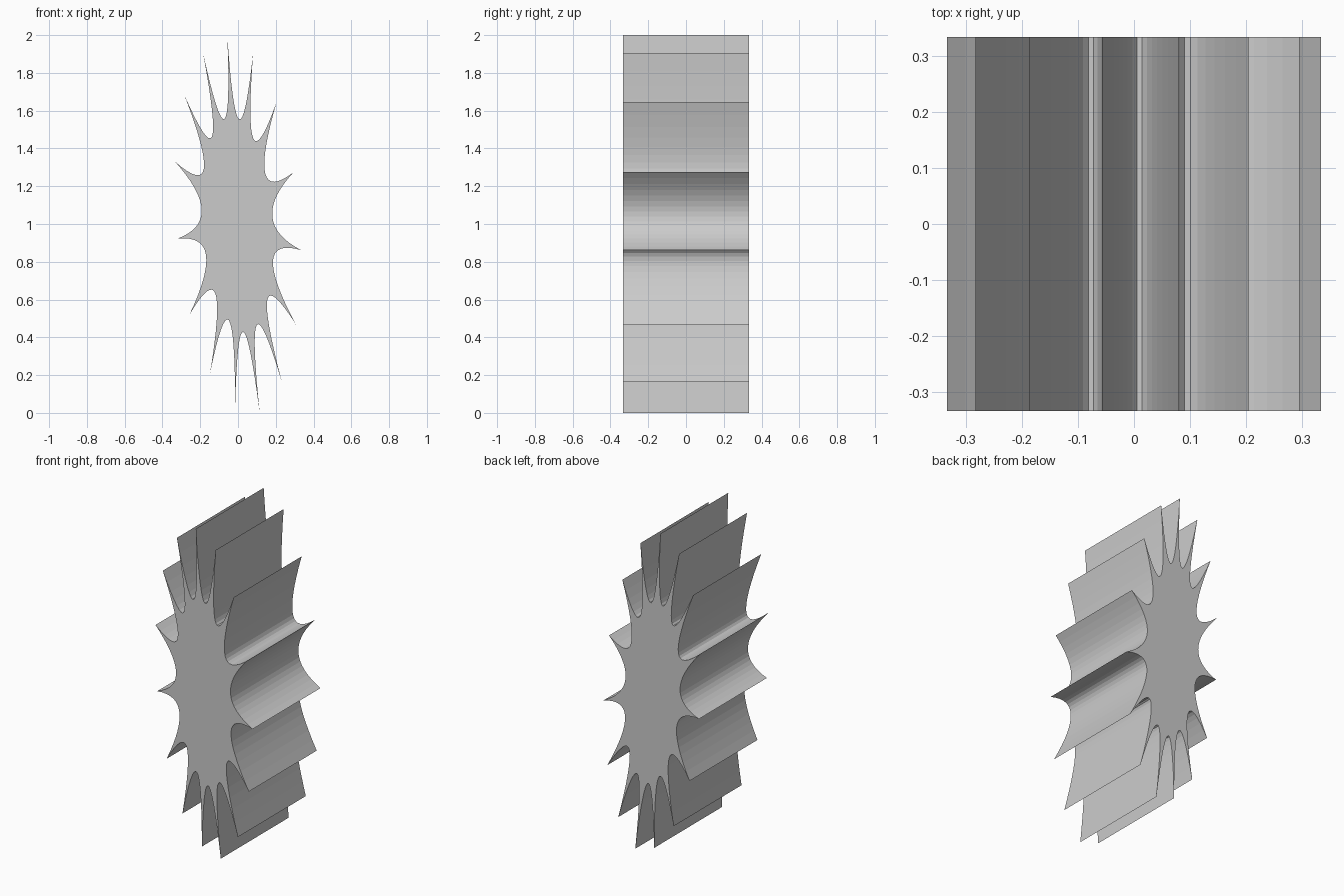
import bpy, bmesh
from mathutils import Vector

if "Cube" in bpy.data.objects:
    bpy.data.objects.remove(bpy.data.objects["Cube"])

# Spike tips (x, z), clockwise from the top
TIPS = [(-0.057, 2.0), (0.08, 1.905), (0.204, 1.645), (0.295, 1.275),
        (0.333, 0.862), (0.307, 0.467), (0.232, 0.165), (0.115, 0.0),
        (-0.015, 0.04), (-0.148, 0.21), (-0.257, 0.52), (-0.322, 0.922),
        (-0.333, 1.33), (-0.283, 1.68), (-0.186, 1.91)]
CENTRE = Vector((-0.003, 1.0))
PULL = 0.165      # how near the control points lie to the centre
STEPS = 16        # facets per hollow
HALF_DEPTH = 0.333


def hollow(a, b):
    """Quadratic curve sagging from tip a towards the centre and out to tip b."""
    c = CENTRE.lerp((a + b) / 2, PULL)
    for i in range(STEPS):
        t = i / STEPS
        yield a * (1 - t) ** 2 + c * 2 * t * (1 - t) + b * t * t


# Outline of the spiky burst
tips = [Vector(p) for p in TIPS]
outline = [p for i, a in enumerate(tips)
           for p in hollow(a, tips[(i + 1) % len(tips)])]

# Front face extruded through the depth
bm = bmesh.new()
face = bm.faces.new([bm.verts.new((p.x, -HALF_DEPTH, p.y)) for p in outline])
ext = bmesh.ops.extrude_face_region(bm, geom=[face], use_keep_orig=True)
moved = [g for g in ext["geom"] if isinstance(g, bmesh.types.BMVert)]
bmesh.ops.translate(bm, verts=moved, vec=(0, 2 * HALF_DEPTH, 0))
bmesh.ops.recalc_face_normals(bm, faces=bm.faces)

mesh = bpy.data.meshes.new("spiky_burst")
bm.to_mesh(mesh)
bm.free()
bpy.context.collection.objects.link(bpy.data.objects.new("spiky_burst", mesh))
